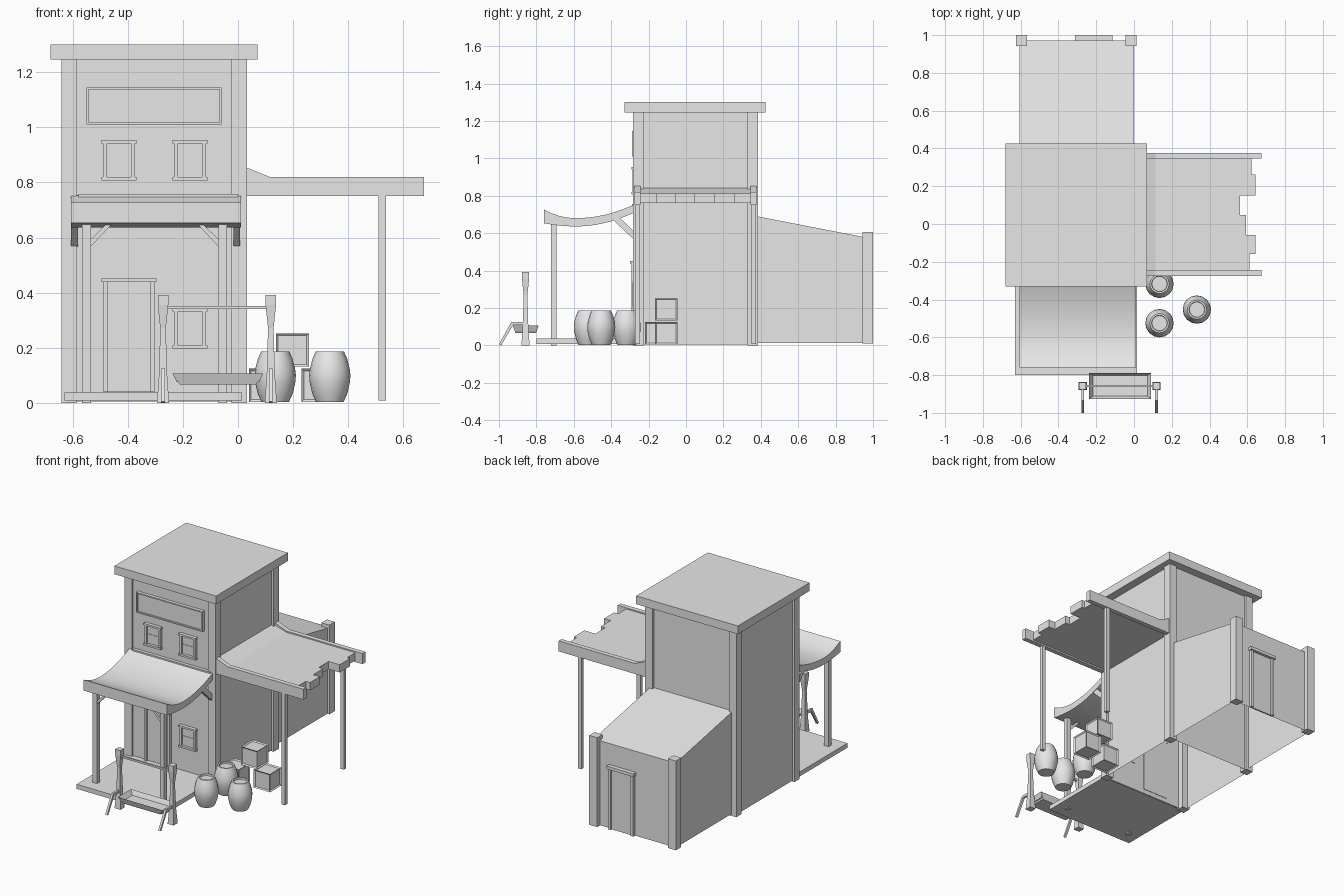
import bpy, bmesh, math
from mathutils import Vector

cube = bpy.data.objects.get("Cube")
if cube:
    bpy.data.objects.remove(cube, do_unlink=True)

# One plain grey for everything
grey = bpy.data.materials.new("plain_grey")
grey.use_nodes = True
grey.diffuse_color = (0.8, 0.8, 0.8, 1)
grey.node_tree.nodes["Principled BSDF"].inputs["Base Color"].default_value = (0.8, 0.8, 0.8, 1)


def finish(name, bm, smooth=False):
    bmesh.ops.recalc_face_normals(bm, faces=bm.faces)
    me = bpy.data.meshes.new(name)
    bm.to_mesh(me)
    bm.free()
    me.materials.append(grey)
    ob = bpy.data.objects.new(name, me)
    bpy.context.collection.objects.link(ob)
    if smooth:
        bpy.ops.object.select_all(action='DESELECT')
        ob.select_set(True)
        bpy.context.view_layer.objects.active = ob
        bpy.ops.object.shade_smooth_by_angle(angle=math.radians(40))
    return ob


def add_prism(bm, pts, axis, a, b):
    """Extrude a profile along x (pts are y,z) or along y (pts are x,z)."""
    def place(p, t):
        return (t, p[0], p[1]) if axis == 'x' else (p[0], t, p[1])
    lo = [bm.verts.new(place(p, a)) for p in pts]
    hi = [bm.verts.new(place(p, b)) for p in pts]
    bm.faces.new(lo)
    bm.faces.new(hi)
    n = len(pts)
    for i in range(n):
        j = (i + 1) % n
        bm.faces.new((lo[i], lo[j], hi[j], hi[i]))


def prism(name, pts, axis, a, b, smooth=False):
    bm = bmesh.new()
    add_prism(bm, pts, axis, a, b)
    return finish(name, bm, smooth)


def boxes(name, *dims):
    bm = bmesh.new()
    for x0, x1, y0, y1, z0, z1 in dims:
        add_prism(bm, [(x0, z0), (x1, z0), (x1, z1), (x0, z1)], 'y', y0, y1)
    return finish(name, bm)


def shell(name, pts, x0, x1):
    """Hollow building body with an open underside."""
    bm = bmesh.new()
    add_prism(bm, pts, 'x', x0, x1)
    low = min(p[1] for p in pts) + 0.001
    floor = [f for f in bm.faces if all(v.co.z < low for v in f.verts)]
    bmesh.ops.delete(bm, geom=floor, context='FACES')
    return finish(name, bm)


# Main building and roof slab
FRONT, BACK = -0.268, 0.37
shell("main_walls", [(FRONT, 0.005), (BACK, 0.005), (BACK, 1.25), (FRONT, 1.25)], -0.625, 0.015)
boxes("main_roof", (-0.68, 0.07, -0.33, 0.425, 1.245, 1.3))
for side, x in (("right", -0.64), ("left", -0.023)):
    for end, y in (("front", -0.283), ("back", 0.33)):
        boxes(f"{end}_{side}_corner_post", (x, x + 0.055, y, y + 0.055, 0, 1.246))

# Rear lean-to with its corner posts and door
shell("lean_to", [(0.365, 0.012), (0.972, 0.012), (0.972, 0.575), (0.365, 0.693)], -0.605, 0.0)
for side, x in (("right", -0.625), ("left", -0.045)):
    boxes(f"lean_to_{side}_post", (x, x + 0.058, 0.943, 1.0, 0.01, 0.605))
boxes("back_door",
      (-0.30, -0.125, 0.97, 0.98, 0.012, 0.42),
      (-0.305, -0.287, 0.97, 0.992, 0.012, 0.42),
      (-0.138, -0.12, 0.97, 0.992, 0.012, 0.42),
      (-0.312, -0.113, 0.97, 1.0, 0.415, 0.435))

# Front door
boxes("front_door",
      (-0.475, -0.315, -0.276, -0.265, 0.04, 0.44),
      (-0.488, -0.473, -0.292, -0.265, 0.04, 0.44),
      (-0.317, -0.302, -0.292, -0.265, 0.04, 0.44),
      (-0.495, -0.295, -0.3, -0.265, 0.438, 0.452))

# Windows: pane, jambs, wider sill and lintel, central bar
for name, x0, z0 in (("upper_right", -0.495, 0.81), ("upper_left", -0.237, 0.81),
                     ("lower", -0.237, 0.2)):
    x1, z1 = x0 + 0.126, z0 + 0.14
    boxes(f"{name}_window",
          (x0 + 0.01, x1 - 0.01, -0.273, -0.265, z0, z1),
          (x0 + 0.005, x0 + 0.02, -0.286, -0.265, z0, z1),
          (x1 - 0.02, x1 - 0.005, -0.286, -0.265, z0, z1),
          (x0 + 0.02, x1 - 0.02, -0.276, -0.265, z0 + 0.068, z0 + 0.073),
          (x0, x1, -0.291, -0.265, z0 - 0.003, z0 + 0.009),
          (x0, x1, -0.291, -0.265, z1 - 0.009, z1 + 0.003))

# Blank framed board on the facade
boxes("facade_board",
      (-0.55, -0.06, -0.28, -0.265, 1.01, 1.145),
      (-0.55, -0.06, -0.29, -0.265, 1.01, 1.018),
      (-0.55, -0.06, -0.29, -0.265, 1.137, 1.145),
      (-0.55, -0.542, -0.29, -0.265, 1.01, 1.145),
      (-0.068, -0.06, -0.29, -0.265, 1.01, 1.145))

# Porch: floor, sagging roof, posts and braces
boxes("porch_floor", (-0.63, 0.015, -0.8, -0.265, 0.008, 0.038))


def sag(y, low, front, back):
    t = y + 0.59
    return low + (front if t < 0 else back) * t * t


ys = [-0.76 + 0.04 * i for i in range(13)]
under = [(y, sag(y, 0.636, 0.6, 0.76)) for y in ys]
over = [(y, sag(y, 0.68, 1.6, 0.75)) for y in reversed(ys)]
prism("porch_roof", under + over, 'x', -0.605, 0.01, True)
boxes("porch_roof_ledger", (-0.578, 0.0, -0.29, -0.265, 0.715, 0.757))
for side, x, s in (("right", -0.55, 1), ("left", -0.055, -1)):
    boxes(f"porch_{side}_post", (x - 0.016, x + 0.016, -0.722, -0.692, 0, 0.65))
    a = x + s * 0.014
    prism(f"porch_{side}_post_brace",
          [(a, 0.565), (a + s * 0.078, 0.648), (a + s * 0.058, 0.648), (a, 0.592)],
          'y', -0.715, -0.699)
for side, x in (("right", -0.605), ("left", -0.017)):
    prism(f"porch_{side}_wall_brace",
          [(-0.28, 0.567), (-0.395, 0.675), (-0.355, 0.685), (-0.28, 0.61)], 'x', x, x + 0.024)

# Side awning: beams, uneven planks, posts
for end, y in (("front", -0.275), ("back", 0.346)):
    prism(f"awning_{end}_beam",
          [(0.01, 0.75), (0.675, 0.75), (0.675, 0.82), (0.115, 0.82), (0.01, 0.862)],
          'y', y, y + 0.031)
    boxes(f"awning_{end}_post", (0.51, 0.536, y + 0.003, y + 0.028, 0.008, 0.755))
edges = [-0.245, -0.16, -0.057, 0.047, 0.152, 0.262, 0.347]
for i, end in enumerate((0.612, 0.643, 0.594, 0.562, 0.643, 0.622)):
    prism(f"awning_plank_{i + 1}",
          [(0.01, 0.76), (end, 0.76), (end, 0.812), (0.115, 0.812), (0.01, 0.842)],
          'y', edges[i], edges[i + 1])

# Hitching rail with flared posts and bent feet
for side, x in (("right", -0.272), ("left", 0.119)):
    bm = bmesh.new()
    rings = []
    for z, r in ((0, 0.022), (0.1, 0.015), (0.27, 0.01), (0.355, 0.019), (0.392, 0.019)):
        rings.append([bm.verts.new((x + r * u, -0.858 + r * v, z))
                      for u, v in ((-1, -1), (1, -1), (1, 1), (-1, 1))])
    for lo, hi in zip(rings, rings[1:]):
        for i in range(4):
            j = (i + 1) % 4
            bm.faces.new((lo[i], lo[j], hi[j], hi[i]))
    bm.faces.new(rings[0])
    bm.faces.new(rings[-1])
    finish(f"hitch_{side}_post", bm)
    prism(f"hitch_{side}_foot",
          [(-0.86, 0.108), (-0.925, 0.108), (-0.988, 0), (-1.0, 0.006), (-0.934, 0.125),
           (-0.86, 0.125)], 'x', x - 0.007, x + 0.007)
boxes("hitch_rail", (-0.27, 0.118, -0.864, -0.852, 0.34, 0.352))

# Water trough: tapered box, hollowed from the top
bm = bmesh.new()
bmesh.ops.create_cube(bm, size=1)
for v in bm.verts:
    top = v.co.z > 0
    v.co = Vector((-0.073 + v.co.x * (0.328 if top else 0.275),
                   -0.857 + v.co.y * (0.138 if top else 0.11), 0.106 if top else 0.066))
lid = [f for f in bm.faces if all(v.co.z > 0.1 for v in f.verts)]
bmesh.ops.inset_region(bm, faces=lid, thickness=0.02)
for v in lid[0].verts:
    v.co.z -= 0.03
finish("water_trough", bm)

# Barrels, turned from a profile with a sunken lid
profile = [(0.05, 0.003), (0.064, 0.035), (0.073, 0.075), (0.075, 0.1), (0.072, 0.125),
           (0.063, 0.16), (0.051, 0.187), (0.042, 0.187), (0.04, 0.177)]
for n, (cx, cy) in enumerate(((0.135, -0.317), (0.135, -0.525), (0.333, -0.453))):
    bm = bmesh.new()
    rings = [[bm.verts.new((cx + r * math.cos(math.tau * k / 16),
                            cy + r * math.sin(math.tau * k / 16), z)) for k in range(16)]
             for r, z in profile]
    for lo, hi in zip(rings, rings[1:]):
        for i in range(16):
            j = (i + 1) % 16
            bm.faces.new((lo[i], lo[j], hi[j], hi[i]))
    bm.faces.new(rings[0])
    bm.faces.new(rings[-1])
    finish(f"barrel_{n + 1}", bm, True)

# Crates with sunken panels
for n, (cx, cy, z) in enumerate(((0.1, -0.16, 0.003), (0.291, -0.105, 0.003),
                                 (0.197, -0.105, 0.131))):
    bm = bmesh.new()
    bmesh.ops.create_cube(bm, size=0.12)
    bmesh.ops.translate(bm, verts=bm.verts, vec=(cx, cy, z + 0.061))
    bmesh.ops.inset_individual(bm, faces=bm.faces[:], thickness=0.011, depth=-0.007)
    finish(f"crate_{n + 1}", bm)
